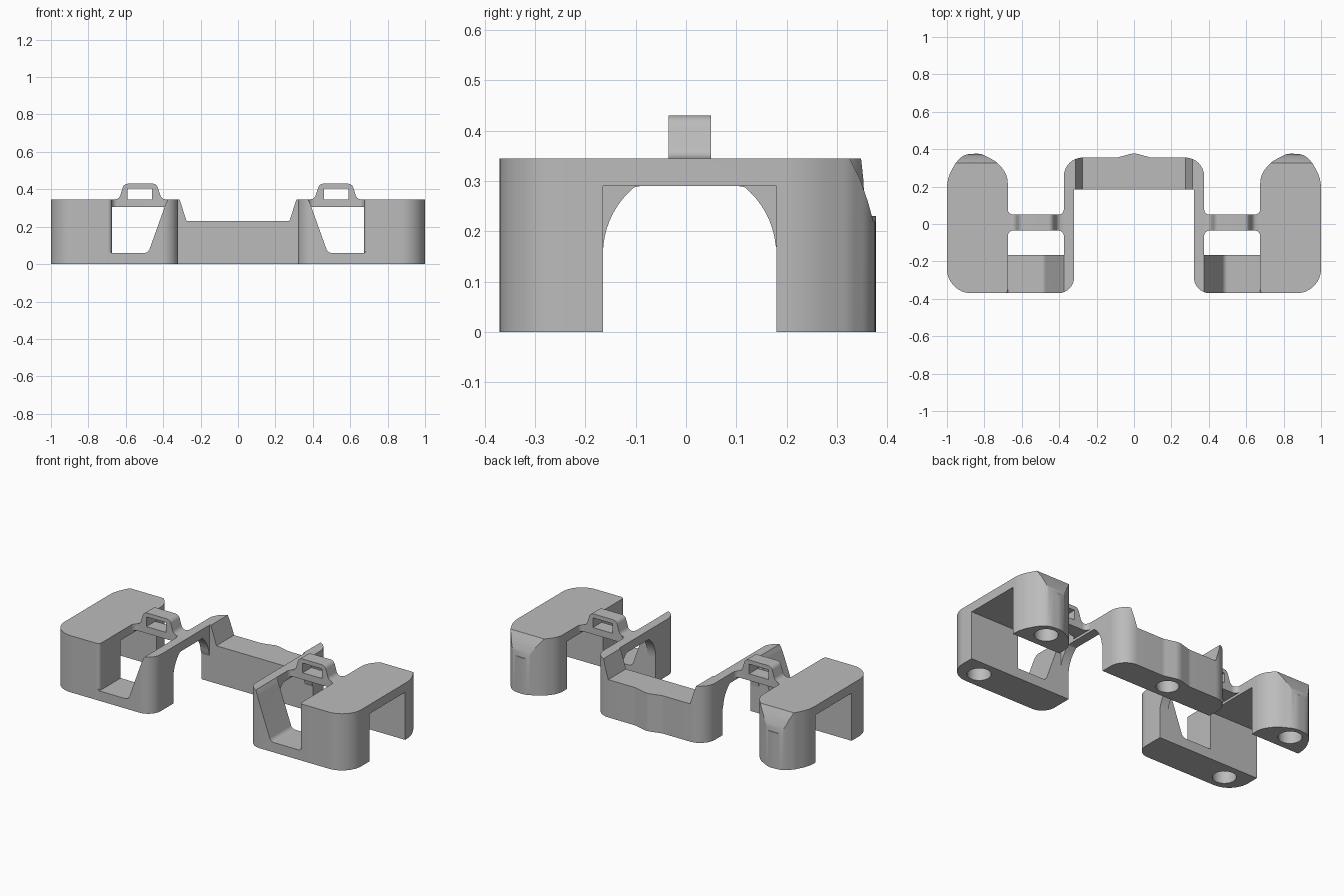
import bpy, bmesh, math
from mathutils import Vector

if "Cube" in bpy.data.objects:
    bpy.data.objects.remove(bpy.data.objects["Cube"], do_unlink=True)

GREY = (0.5, 0.5, 0.5, 1)
mat = bpy.data.materials.new("plain grey")
mat.use_nodes = True
mat.diffuse_color = GREY
mat.node_tree.nodes["Principled BSDF"].inputs["Base Color"].default_value = GREY


def rounded(corners, steps=10):
    """Polygon from (u, v) or (u, v, radius) corners."""
    out = []
    n = len(corners)
    for i, c in enumerate(corners):
        p = Vector(c[:2])
        if len(c) < 3:
            out.append(p)
            continue
        a = (Vector(corners[i - 1][:2]) - p).normalized()
        b = (Vector(corners[(i + 1) % n][:2]) - p).normalized()
        half = a.angle(b) / 2
        t = c[2] / math.tan(half)
        mid = p + (a + b).normalized() * c[2] / math.sin(half)
        v0, v1 = p + a * t - mid, p + b * t - mid
        for k in range(steps + 1):
            out.append(mid + v0.lerp(v1, k / steps).normalized() * c[2])
    return out


def prism(name, corners, axis, lo, hi, side=1):
    """Extrude a rounded polygon along an axis, mirrored in x when side is -1."""
    place = {"z": lambda p, w: (side * p.x, p.y, w),
             "y": lambda p, w: (side * p.x, w, p.y),
             "x": lambda p, w: (side * w, p.x, p.y)}[axis]
    bm = bmesh.new()
    pts = rounded(corners)
    rings = [[bm.verts.new(place(p, w)) for p in pts] for w in (lo, hi)]
    bm.faces.new(rings[0])
    bm.faces.new(rings[1])
    for i in range(len(pts)):
        j = (i + 1) % len(pts)
        bm.faces.new((rings[0][i], rings[0][j], rings[1][j], rings[1][i]))
    bmesh.ops.recalc_face_normals(bm, faces=bm.faces)
    mesh = bpy.data.meshes.new(name)
    bm.to_mesh(mesh)
    bm.free()
    mesh.materials.append(mat)
    obj = bpy.data.objects.new(name, mesh)
    bpy.context.collection.objects.link(obj)
    return obj


def box(u0, u1, v0, v1):
    return [(u0, v0), (u1, v0), (u1, v1), (u0, v1)]


def combine(obj, other, operation):
    mod = obj.modifiers.new("cut", "BOOLEAN")
    mod.solver = "EXACT"
    mod.operation = operation
    mod.object = other
    bpy.context.view_layer.objects.active = obj
    bpy.ops.object.modifier_apply(modifier=mod.name)
    bpy.data.objects.remove(other, do_unlink=True)


def screw_hole(obj, x, y, r, side=1):
    circle = [(x + r * math.cos(k * math.tau / 32), y + r * math.sin(k * math.tau / 32))
              for k in range(32)]
    combine(obj, prism("hole_cutter", circle, "z", -0.1, 0.13, side), "DIFFERENCE")


parts = []

# Shared plan of the inner frame, with rounded corners and the rear bump
rear_edge = [(0.375, 0.355, 0.1), (0.09, 0.355, 0.08), (0, 0.38, 0.08),
             (-0.09, 0.355, 0.08), (-0.375, 0.355, 0.1)]
frame_plan = [(-0.375, -0.4), (0.375, -0.4)] + rear_edge

# Rear crossbar
bar = prism("rear_crossbar", [(-0.375, 0.185), (0.375, 0.185)] + rear_edge, "z", 0, 0.23)
screw_hole(bar, 0, 0.28, 0.062)
parts.append(bar)

# Outer block plan and the curved slope on its back
block_plan = [(0.675, -0.37, 0.02), (1, -0.37, 0.13), (1, 0.24, 0.2),
              (0.955, 0.325, 0.1), (0.91, 0.372, 0.08), (0.82, 0.378, 0.1),
              (0.73, 0.33, 0.15), (0.675, 0.26, 0.12)]
back_slope = [(0.323, 0.36), (0.325, 0.345), (0.345, 0.305), (0.361, 0.26),
              (0.372, 0.22), (0.5, 0.2), (0.5, 0.4)]

# Wall side profile: flat top with a clipped round arch below
arch = []
for k in range(33):
    a = math.pi * k / 32
    arch.append((0.007 - 0.172 * math.cos(a), min(0.29, 0.155 + 0.172 * math.sin(a))))
wall_side = ([(-0.165, 0.345), (-0.165, 0.155)] + arch[1:-1]
             + [(0.185, 0.155), (0.185, 0.23), (0.4, 0.23), (0.4, 0.345)])

for side, label in ((1, "left"), (-1, "right")):
    # Outer block with tunnel and two screw holes
    block = prism(label + "_outer_block", block_plan, "z", 0, 0.345, side)
    combine(block, prism("tunnel_cutter", box(-0.165, 0.18, -0.1, 0.29), "x", 0.5, 1.1, side),
            "DIFFERENCE")
    combine(block, prism("slope_cutter", back_slope, "x", 0.5, 1.1, side), "DIFFERENCE")
    screw_hole(block, 0.86, -0.27, 0.065, side)
    screw_hole(block, 0.855, 0.285, 0.065, side)

    # Front foot with the slanted gusset rising to the inner wall
    gusset = [(0.32, 0), (0.69, 0), (0.69, 0.075), (0.675, 0.06), (0.48, 0.06, 0.03),
              (0.387, 0.32, 0.04), (0.375, 0.345), (0.32, 0.345)]
    foot = prism(label + "_front_foot", gusset, "y", -0.4, -0.165, side)
    foot_plan = [(0.32, -0.37, 0.085), (0.69, -0.37), (0.69, -0.1), (0.32, -0.1)]
    combine(foot, prism("foot_trim", foot_plan, "z", -0.1, 0.5, side), "INTERSECT")

    # Arched inner wall
    wall = prism(label + "_inner_wall", wall_side, "x", 0.32, 0.375, side)
    combine(wall, prism("wall_trim", frame_plan, "z", -0.1, 0.5), "INTERSECT")

    # Sloped brace between wall and crossbar
    brace = prism(label + "_brace", [(0.275, 0.23), (0.32, 0.23), (0.32, 0.345), (0.312, 0.345)],
                  "y", 0.185, 0.4, side)
    combine(brace, prism("brace_trim", frame_plan, "z", -0.1, 0.5), "INTERSECT")

    # Bridge with flared ends
    bridge_plan = [(0.36, -0.07), (0.375, -0.07), (0.375, -0.035, 0.03), (0.675, -0.035, 0.03),
                   (0.675, -0.07), (0.69, -0.07), (0.69, 0.085), (0.675, 0.085),
                   (0.675, 0.05, 0.03), (0.375, 0.05, 0.03), (0.375, 0.085), (0.36, 0.085)]
    bridge = prism(label + "_bridge", bridge_plan, "z", 0.305, 0.345, side)

    # Strap loop on the bridge
    loop_front = [(0.38, 0.33), (0.38, 0.345), (0.41, 0.35, 0.03), (0.435, 0.43, 0.03),
                  (0.61, 0.43, 0.03), (0.635, 0.35, 0.03), (0.665, 0.345), (0.665, 0.33)]
    loop = prism(label + "_strap_loop", loop_front, "y", -0.035, 0.05, side)
    combine(loop, prism("slot_cutter", box(0.46, 0.592, 0.346, 0.405), "y", -0.2, 0.2, side),
            "DIFFERENCE")
    parts += [block, foot, wall, brace, bridge, loop]

# Smooth curved faces, keep edges sharp
bpy.ops.object.select_all(action="DESELECT")
for obj in parts:
    obj.select_set(True)
bpy.context.view_layer.objects.active = bar
bpy.ops.object.shade_smooth_by_angle(angle=math.radians(28))
